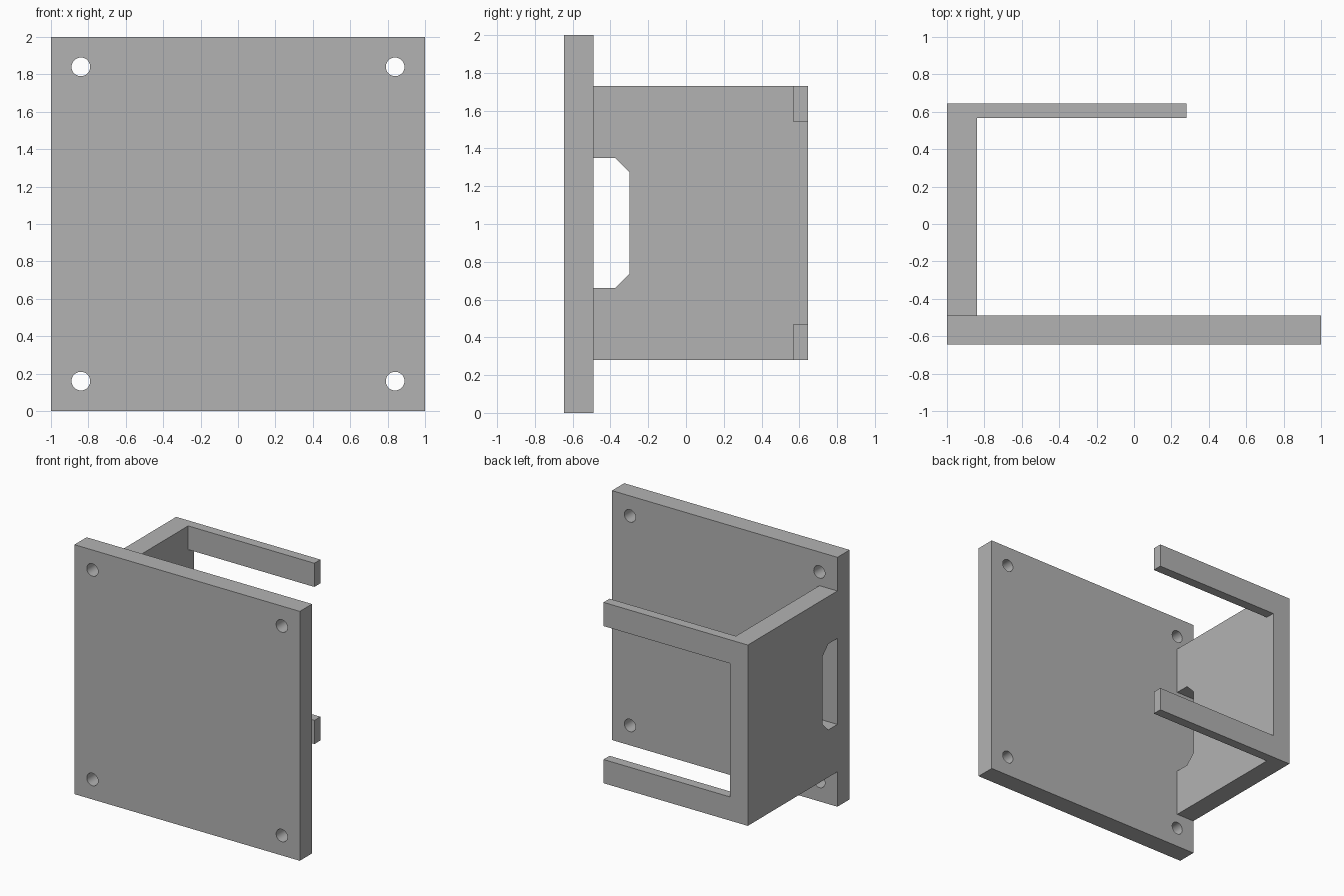
import bpy
import bmesh
from mathutils import Matrix, Vector

cube = bpy.data.objects.get("Cube")
if cube:
    bpy.data.objects.remove(cube, do_unlink=True)

# Single plain grey
grey = bpy.data.materials.new("plain_grey")
grey.use_nodes = True
colour = (0.45, 0.45, 0.45, 1)
grey.diffuse_color = colour
grey.node_tree.nodes["Principled BSDF"].inputs["Base Color"].default_value = colour


def add_object(name, bm):
    bmesh.ops.recalc_face_normals(bm, faces=bm.faces)
    mesh = bpy.data.meshes.new(name)
    bm.to_mesh(mesh)
    bm.free()
    mesh.materials.append(grey)
    obj = bpy.data.objects.new(name, mesh)
    bpy.context.collection.objects.link(obj)
    return obj


def prism(name, points, direction):
    """Extrude a closed outline along a direction."""
    bm = bmesh.new()
    face = bm.faces.new([bm.verts.new(p) for p in points])
    result = bmesh.ops.extrude_face_region(bm, geom=[face], use_keep_orig=True)
    verts = [g for g in result["geom"] if isinstance(g, bmesh.types.BMVert)]
    bmesh.ops.translate(bm, verts=verts, vec=Vector(direction))
    return add_object(name, bm)


def box(name, x0, x1, y0, y1, z0, z1):
    outline = [(x0, y0, z0), (x1, y0, z0), (x1, y0, z1), (x0, y0, z1)]
    return prism(name, outline, (0, y1 - y0, 0))


def combine(target, other, operation):
    """Apply a boolean and remove the helper object."""
    other.hide_render = True
    mod = target.modifiers.new("combine", "BOOLEAN")
    mod.operation = operation
    mod.solver = "EXACT"
    mod.object = other
    bpy.context.view_layer.objects.active = target
    bpy.ops.object.modifier_apply(modifier=mod.name)
    bpy.data.objects.remove(other, do_unlink=True)


FRONT, PLATE_BACK, BACK = -0.645, -0.49, 0.645
BOTTOM, TOP = 0.28, 1.73

# Mounting plate with four screw holes
plate = box("mounting_plate", -1, 1, FRONT, PLATE_BACK, 0, 2)
bm = bmesh.new()
for x in (-0.84, 0.84):
    for z in (0.16, 1.84):
        place = Matrix.Translation((x, -0.57, z)) @ Matrix.Rotation(1.5707963, 4, "X")
        bmesh.ops.create_cone(bm, cap_ends=True, segments=32, radius1=0.05,
                              radius2=0.05, depth=0.4, matrix=place)
combine(plate, add_object("hole_cutter", bm), "DIFFERENCE")

# Side wall with a chamfered cable slot against the plate
outline = [(PLATE_BACK, BOTTOM), (BACK, BOTTOM), (BACK, TOP), (PLATE_BACK, TOP),
           (PLATE_BACK, 1.35), (-0.375, 1.35), (-0.3, 1.275),
           (-0.3, 0.735), (-0.375, 0.66), (PLATE_BACK, 0.66)]
bracket = prism("side_bracket", [(-1, y, z) for y, z in outline], (0.16, 0, 0))

# Two retaining arms along the back, joined to the wall
for name, z in (("lower_arm", BOTTOM), ("upper_arm", TOP - 0.19)):
    arm = box(name, -0.95, 0.28, 0.568, BACK, z, z + 0.19)
    combine(bracket, arm, "UNION")

# Round only the hole walls, keeping every corner sharp
bpy.ops.object.select_all(action="DESELECT")
plate.select_set(True)
bpy.context.view_layer.objects.active = plate
bpy.ops.object.shade_smooth_by_angle(angle=0.5)
